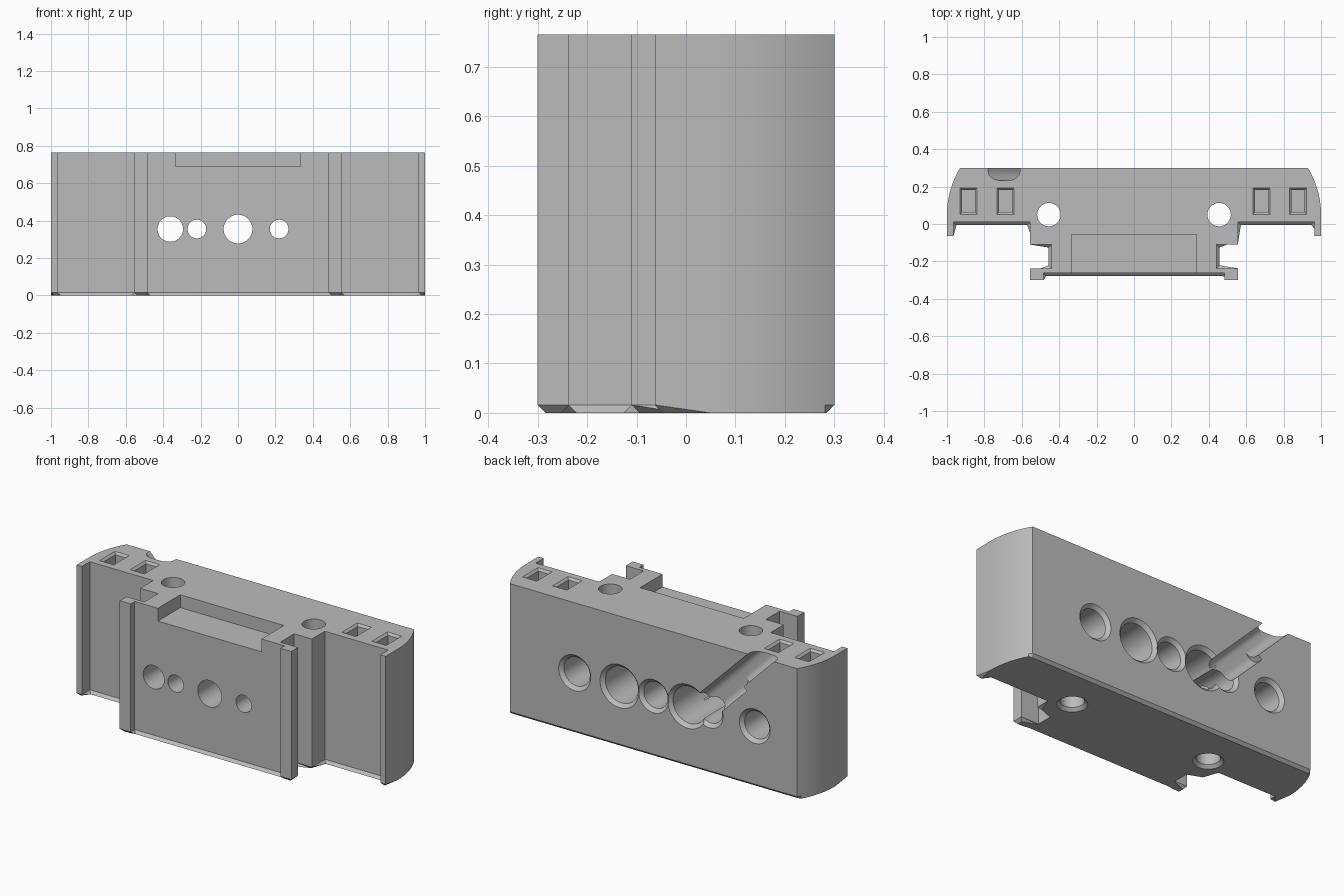
import bpy, bmesh, math
from mathutils import Matrix, Vector

if "Cube" in bpy.data.objects:
    bpy.data.objects.remove(bpy.data.objects["Cube"], do_unlink=True)

HEIGHT, BACK, HOLE_Z = 0.765, 0.3, 0.355

grey = bpy.data.materials.new("plain grey")
grey.use_nodes = True
grey.diffuse_color = (0.5, 0.5, 0.5, 1)
grey.node_tree.nodes["Principled BSDF"].inputs["Base Color"].default_value = (0.5, 0.5, 0.5, 1)


def make_object(name, bm):
    bmesh.ops.recalc_face_normals(bm, faces=bm.faces)
    mesh = bpy.data.meshes.new(name)
    bm.to_mesh(mesh)
    bm.free()
    mesh.materials.append(grey)
    obj = bpy.data.objects.new(name, mesh)
    bpy.context.collection.objects.link(obj)
    return obj


def loft(rings):
    """Closed solid through a list of equally long point rings."""
    bm = bmesh.new()
    rows = [[bm.verts.new(p) for p in ring] for ring in rings]
    n = len(rows[0])
    for a, b in zip(rows, rows[1:]):
        for i in range(n):
            j = (i + 1) % n
            bm.faces.new((a[i], a[j], b[j], b[i]))
    bm.faces.new(rows[0])
    bm.faces.new(rows[-1])
    return bm


# Body: half outline mirrored, extruded upward, bottom rim chamfered
half = [(0.485, -0.262), (0.485, -0.3), (0.555, -0.3), (0.555, -0.237), (0.44, -0.237),
        (0.44, -0.11), (0.555, -0.11), (0.555, 0.01), (0.965, 0.01), (0.965, -0.063), (1, -0.063)]
R = 0.48
sweep = math.asin((BACK - 0.05) / R)
for i in range(13):
    a = sweep * i / 12
    half.append((1 - R + R * math.cos(a), 0.05 + R * math.sin(a)))
outline = half + [(-x, y) for x, y in reversed(half)]
bm = loft([[(x, y, z) for x, y in outline] for z in (0, HEIGHT)])
rim = [e for e in bm.edges if all(v.co.z < 0.001 for v in e.verts)]
bmesh.ops.bevel(bm, geom=rim, offset=0.016, segments=1, affect='EDGES')
body = make_object("holder_body", bm)

cutters = []


def bore(x, steps, upright=False, y=0.05):
    """Round cutter from (radius, position) steps, along y or along z."""
    rings = []
    for r, d in steps:
        ring = []
        for i in range(48):
            a = math.tau * i / 48
            u, v = r * math.cos(a), r * math.sin(a)
            ring.append((x + u, y + v, d) if upright else (x + u, d, HOLE_Z + v))
        rings.append(ring)
    cutters.append(make_object("bore_cutter", loft(rings)))


def back_bore(x, r, end, chamfer=0.02):
    bore(x, [(r, end), (r, BACK - chamfer), (r + chamfer * 1.5, BACK + chamfer / 2)])


# Blind bores and counterbores in the back
for x, r, end in ((0.51, 0.084, 0.06), (0.22, 0.106, -0.1),
                  (-0.22, 0.108, -0.1), (-0.655, 0.08, 0.06)):
    back_bore(x, r, end)
# Bores running through to the front
back_bore(0, 0.077, -0.5)
back_bore(-0.362, 0.068, -0.5)
for x in (-0.22, 0.22):
    bore(x, [(0.05, -0.5), (0.05, 0)])

# Upright bolt holes, countersunk underneath
for x in (-0.455, 0.455):
    bore(x, [(0.085, -0.005), (0.0625, 0.0175), (0.0625, 1)], upright=True)


def rect(x, y, z, w, d):
    return [(x + sx * w / 2, y + sy * d / 2, z) for sx, sy in ((-1, -1), (1, -1), (1, 1), (-1, 1))]


# Square sockets in the top with a chamfered mouth
for x in (-0.885, -0.687, 0.682, 0.877):
    cutters.append(make_object("socket_cutter", loft([
        rect(x, 0.122, HEIGHT - 0.2, 0.068, 0.118),
        rect(x, 0.122, HEIGHT - 0.012, 0.068, 0.118),
        rect(x, 0.122, HEIGHT + 0.004, 0.1, 0.15)])))

# Shallow pocket at the top of the front
cutters.append(make_object("pocket_cutter", loft([
    rect(0, -0.2275, z, 0.67, 0.345) for z in (0.69, 0.9)])))


# Slanted channel in the back, rounded along its floor
def channel(start, stop, low, high, floor):
    bm = bmesh.new()
    bmesh.ops.create_cube(bm, size=1)
    top = 0.4
    for v in bm.verts:
        v.co = (start if v.co.x < 0 else stop,
                floor if v.co.y < 0 else top,
                low if v.co.z < 0 else high)
    edges = [e for e in bm.edges if all(abs(v.co.y - floor) < 0.001 for v in e.verts)
             and abs(e.verts[0].co.x - e.verts[1].co.x) > 0.01]
    bmesh.ops.bevel(bm, geom=edges, offset=0.045, segments=6, profile=0.5, affect='EDGES')
    turn = Matrix.Translation(Vector((-0.695, 0, HEIGHT))) @ Matrix.Rotation(math.radians(45), 4, 'Y')
    bm.transform(turn)
    cutters.append(make_object("channel_cutter", bm))


channel(-0.3, 0.52, -0.06, 0.06, 0.233)
channel(0.22, 0.52, -0.09, 0.06, 0.233)

# Cut everything out of the body
for cutter in cutters:
    cutter.hide_render = True
    mod = body.modifiers.new(cutter.name, 'BOOLEAN')
    mod.operation, mod.solver, mod.object = 'DIFFERENCE', 'EXACT', cutter
bpy.context.view_layer.update()
result = bpy.data.meshes.new_from_object(body.evaluated_get(bpy.context.evaluated_depsgraph_get()))
body.modifiers.clear()
body.data = result
for cutter in cutters:
    bpy.data.objects.remove(cutter, do_unlink=True)
result.materials.clear()
result.materials.append(grey)

bpy.ops.object.select_all(action='DESELECT')
body.select_set(True)
bpy.context.view_layer.objects.active = body
bpy.ops.object.shade_smooth_by_angle(angle=math.radians(25))
